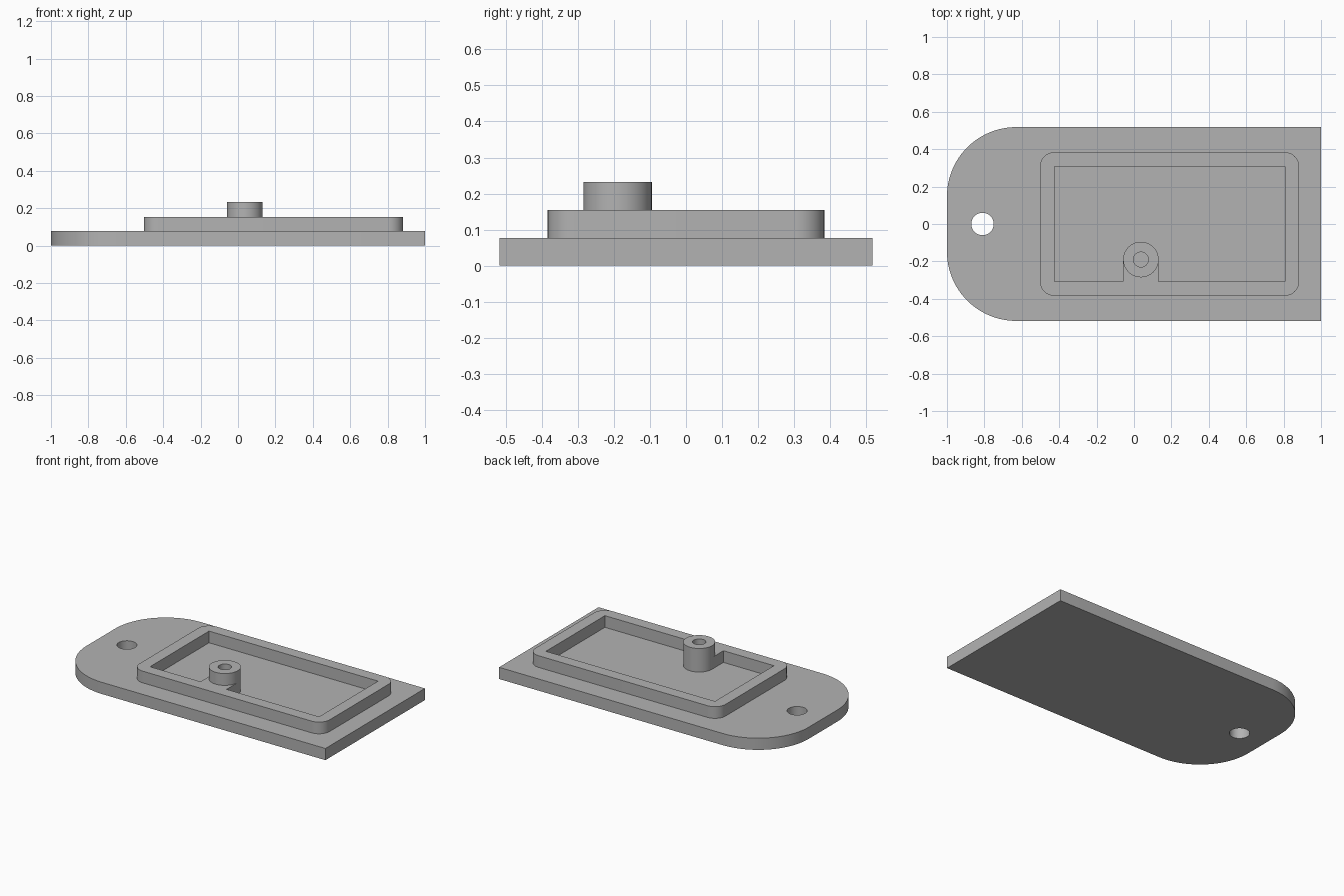
import bpy, bmesh
from math import cos, sin, pi, radians

cube = bpy.data.objects.get("Cube")
if cube:
    bpy.data.objects.remove(cube, do_unlink=True)

grey = bpy.data.materials.new("plain grey")
grey.use_nodes = True
colour = (0.45, 0.45, 0.45, 1)
grey.diffuse_color = colour
grey.node_tree.nodes["Principled BSDF"].inputs["Base Color"].default_value = colour

T = 0.077                # thickness of each layer
BOSS = (0.037, -0.19)    # boss centre
BOSS_R = 0.095


def arc(cx, cy, r, start, end, steps):
    """Points along a circular arc, angles in degrees."""
    angles = [radians(start + (end - start) * i / steps) for i in range(steps + 1)]
    return [(cx + r * cos(a), cy + r * sin(a)) for a in angles]


def circle(cx, cy, r, steps=48):
    return arc(cx, cy, r, 0, 360, steps)[:-1]


def extruded(name, loops, z0, z1):
    """Solid from an outer outline and optional hole outlines."""
    bm = bmesh.new()
    edges = []
    for loop in loops:
        vs = [bm.verts.new((x, y, z0)) for x, y in loop]
        edges += [bm.edges.new((v, vs[i - 1])) for i, v in enumerate(vs)]
    bmesh.ops.triangle_fill(bm, edges=edges, use_beauty=True, use_dissolve=False)
    top = bmesh.ops.extrude_face_region(bm, geom=bm.faces[:], use_keep_orig=True)
    moved = [g for g in top["geom"] if isinstance(g, bmesh.types.BMVert)]
    bmesh.ops.translate(bm, verts=moved, vec=(0, 0, z1 - z0))
    bmesh.ops.recalc_face_normals(bm, faces=bm.faces[:])
    mesh = bpy.data.meshes.new(name)
    bm.to_mesh(mesh)
    bm.free()
    mesh.materials.append(grey)
    obj = bpy.data.objects.new(name, mesh)
    bpy.context.collection.objects.link(obj)
    bpy.ops.object.select_all(action="DESELECT")
    obj.select_set(True)
    bpy.context.view_layer.objects.active = obj
    bpy.ops.object.shade_smooth_by_angle(angle=radians(30))
    return obj


# Base plate: two large rounded corners at one end, hanging hole through it
W, R = 0.518, 0.37
plate = [(1, -W), (1, W)]
plate += arc(-1 + R, W - R, R, 90, 180, 24)
plate += arc(-1 + R, R - W, R, 180, 270, 24)
extruded("base_plate", [plate, circle(-0.81, 0, 0.06)], 0, T)

# Raised rim: rounded outside, square pocket with a tongue reaching to the boss
x0, x1, w, r = -0.503, 0.883, 0.384, 0.077
outer = []
for i, (cx, cy) in enumerate([(x1 - r, w - r), (x0 + r, w - r),
                              (x0 + r, r - w), (x1 - r, r - w)]):
    outer += arc(cx, cy, r, 90 * i, 90 * i + 90, 10)
bx, by = BOSS
p0, p1, pw = x0 + r, x1 - r, w - r
pocket = [(p1, -pw), (p1, pw), (p0, pw), (p0, -pw), (bx - BOSS_R, -pw)]
pocket += arc(bx, by, BOSS_R, 180, 0, 24)
pocket += [(bx + BOSS_R, -pw)]
extruded("pocket_rim", [outer, pocket], T, 2 * T)

# Boss with a blind bore
extruded("screw_boss", [circle(bx, by, BOSS_R), circle(bx, by, 0.04)], T, 3 * T + 0.001)
